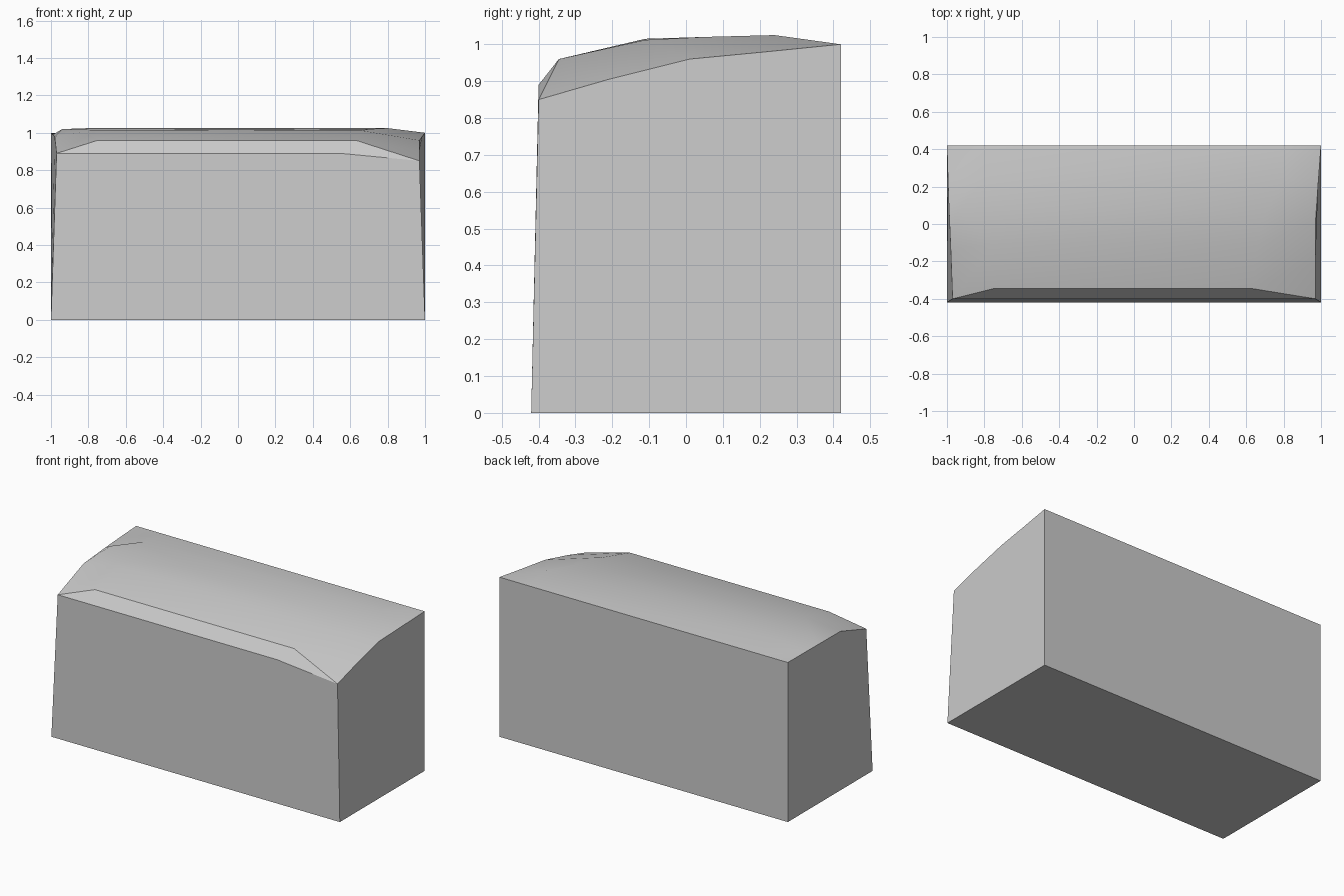
import bpy
import bmesh
import math

default_cube = bpy.data.objects.get("Cube")
if default_cube:
    bpy.data.objects.remove(default_cube, do_unlink=True)


def make_material(name, colour):
    material = bpy.data.materials.new(name)
    material.use_nodes = True
    material.diffuse_color = colour
    material.node_tree.nodes["Principled BSDF"].inputs["Base Color"].default_value = colour
    return material


def add_face(mesh, verts):
    """Make a face, skipping repeated corners so strips may taper to a point."""
    unique = list(dict.fromkeys(verts))
    if len(unique) > 2:
        return mesh.faces.new(unique)


def add_smooth(mesh, quad):
    face = add_face(mesh, quad)
    if face:
        face.smooth = True


stone = make_material("plain grey", (0.6, 0.6, 0.6, 1))
bm = bmesh.new()

# Rows across the domed top, front to back: left edge, two crown points, right edge
front_left, front_right = (-.97, -.4, .89), (.97, -.4, .85)
rows = [
    [front_left, (-.75, -.4, .89), (.55, -.4, .89), front_right],
    [front_left, (-.75, -.345, .96), (.63, -.345, .96), front_right],
    [(-.98, -.13, .98), (-.75, -.11, 1.015), (.66, -.11, 1.012), (.97, -.21, .905)],
    [(-.99, .1, .99), (-.94, .08, 1.02), (.7, .05, 1.02), (.97, .01, .96)],
    [(-.995, .25, .995), (-.8, .24, 1.025), (.8, .24, 1.025), (.985, .22, .98)],
    [(-1, .42, 1), (-.8, .42, 1), (.8, .42, 1), (1, .42, 1)],
]
shared = {}
for point in sum(rows, []):
    if point not in shared:
        shared[point] = bm.verts.new(point)
grid = [[shared[point] for point in row] for row in rows]

# Domed top, with the chamfer as its first strip
for near, far in zip(grid, grid[1:]):
    for i in range(len(near) - 1):
        add_smooth(bm, [near[i], near[i + 1], far[i + 1], far[i]])

# Flat base and four straight walls
base = [bm.verts.new((x, y, 0)) for x, y in ((-1, -.42), (1, -.42), (1, .42), (-1, .42))]
left_edge = [row[0] for row in grid]
right_edge = [row[-1] for row in grid]
add_face(bm, base[::-1])
add_face(bm, [base[0], base[1]] + grid[0][::-1])
add_face(bm, [base[1], base[2]] + right_edge[::-1])
add_face(bm, [base[2], base[3]] + grid[-1])
add_face(bm, [base[3], base[0]] + left_edge)

# Crease the front chamfer so only the dome shades smoothly
for a, b in zip(grid[1], grid[1][1:]):
    edge = bm.edges.get((a, b))
    if edge:
        edge.smooth = False

bmesh.ops.recalc_face_normals(bm, faces=bm.faces)
block_mesh = bpy.data.meshes.new("domed_block")
bm.to_mesh(block_mesh)
bm.free()
block_mesh.materials.append(stone)
block = bpy.data.objects.new("domed_block", block_mesh)
bpy.context.collection.objects.link(block)

# Keep the wall corners sharp
block_mesh.set_sharp_from_angle(angle=math.radians(30))
